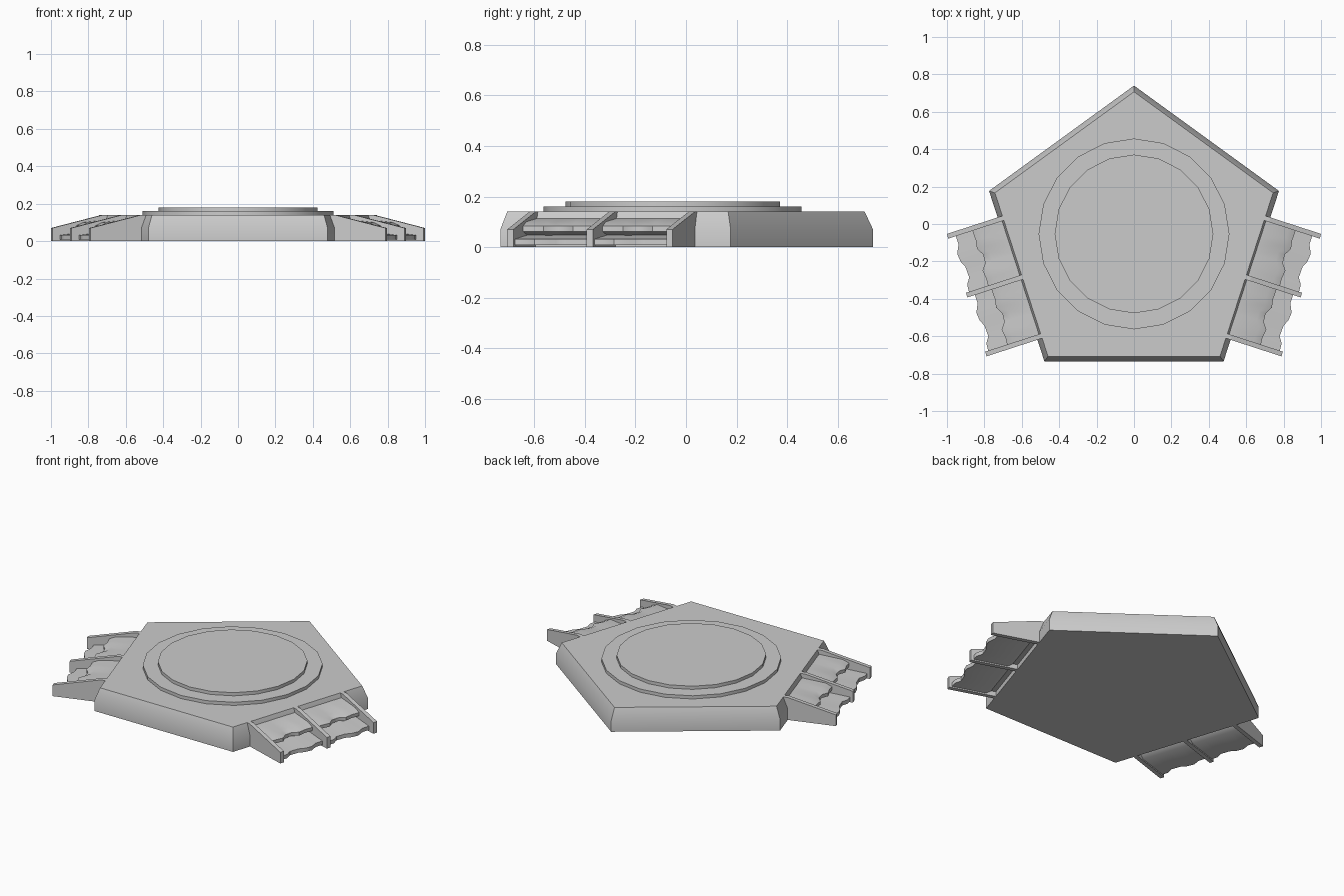
import bpy, bmesh
from math import sin, cos, pi, radians
from mathutils import Vector

if "Cube" in bpy.data.objects:
    bpy.data.objects.remove(bpy.data.objects["Cube"])

CY = -0.075                                   # pentagon centre
N = Vector((cos(radians(18)), -sin(radians(18)), 0))   # outward from right side
E = Vector((sin(radians(18)), cos(radians(18)), 0))    # along right side


def finish(name, rings, angle=None, mirror=False):
    """Skin a list of equal-length vertex rings and cap both ends."""
    bm = bmesh.new()
    vs = [[bm.verts.new(p) for p in r] for r in rings]
    n = len(rings[0])
    for a, b in zip(vs, vs[1:]):
        for i in range(n):
            j = (i + 1) % n
            bm.faces.new((a[i], a[j], b[j], b[i]))
    bm.faces.new(vs[0][::-1])
    bm.faces.new(vs[-1])
    bmesh.ops.recalc_face_normals(bm, faces=bm.faces)
    me = bpy.data.meshes.new(name)
    bm.to_mesh(me)
    bm.free()
    ob = bpy.data.objects.new(name, me)
    bpy.context.collection.objects.link(ob)
    if mirror:
        ob.modifiers.new("mirror", 'MIRROR')
    if angle:
        bpy.ops.object.select_all(action='DESELECT')
        ob.select_set(True)
        bpy.context.view_layer.objects.active = ob
        bpy.ops.object.shade_smooth_by_angle(angle=radians(angle))
    return ob


def ring(n, r, z, cy):
    return [(r * sin(2 * pi * i / n), cy + r * cos(2 * pi * i / n), z) for i in range(n)]


def side(s, t, z):
    """Point at distance s outward and t along the right-hand side."""
    return Vector((0, CY, z)) + N * s + E * t


# Pentagonal body and stepped round turntable
finish("body", [ring(5, r, z, CY) for r, z in ((.815, 0), (.815, .07), (.782, .14))], 30)
finish("turntable_lower", [ring(20, .51, z, -.053) for z in (.13, .16)], 30)
finish("turntable_upper", [ring(20, .424, z, -.053) for z in (.15, .18)], 30)

# Ramp side ribs
RIBS = (.317, -.014, -.345)
for k, t in enumerate(RIBS):
    prof = ((.62, 0), (.945, 0), (.945, .07), (.66, .14), (.62, .14))
    finish(f"ramp_rib_{k + 1}",
           [[side(s, t + d, z) for s, z in prof] for d in (-.013, .013)], mirror=True)

# Ramp plates with worn outer edges: (fraction along bay, extra reach)
LOWER = ((0, 0), (.18, 0), (.32, .022), (.45, .018), (.56, .002), (.74, 0), (.84, .022), (1, .026))
UPPER = ((0, .012), (.2, .01), (.34, .018), (.46, -.004), (.6, 0), (.7, .026), (.85, .02), (1, .024))
for k in range(2):
    t0, t1 = RIBS[k], RIBS[k + 1]
    low, up = [], []
    for f, w in LOWER:
        t = t0 + (t1 - t0) * f
        low.append([side(s, t, z) for s, z in
                    ((.69, .028), (.72, .008), (.903 + w, .008), (.903 + w, .032), (.69, .055))])
    for f, w in UPPER:
        t = t0 + (t1 - t0) * f
        up.append([side(s, t, z) for s, z in
                   ((.63, .03), (.70, .03), (.798 + w, .062), (.798 + w, .083), (.76 + w, .1), (.63, .115))])
    finish(f"ramp_lower_plate_{k + 1}", low, 35, True)
    finish(f"ramp_upper_plate_{k + 1}", up, 35, True)
